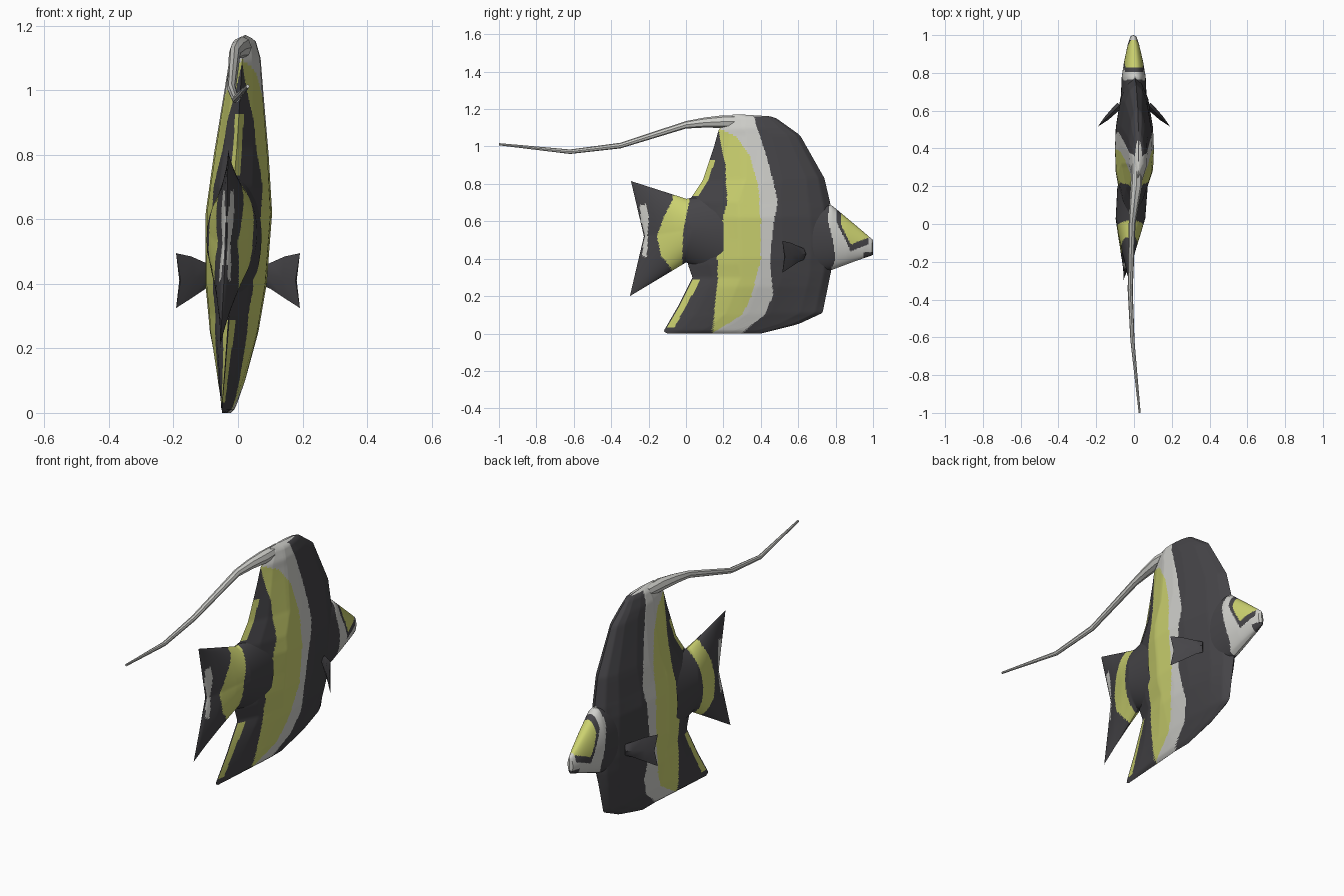
import bpy, bmesh, math

if "Cube" in bpy.data.objects:
    bpy.data.objects.remove(bpy.data.objects["Cube"])


def mat(name, rgb):
    m = bpy.data.materials.new(name)
    m.diffuse_color = (*rgb, 1)
    m.use_nodes = True
    m.node_tree.nodes["Principled BSDF"].inputs["Base Color"].default_value = m.diffuse_color
    return m


DARK, WHITE, YELLOW = 0, 1, 2
MATS = [mat("charcoal", (0.06, 0.058, 0.064)), mat("pale_grey", (0.62, 0.62, 0.59)),
        mat("lime_yellow", (0.60, 0.64, 0.16))]


def lerp(table, x):
    """Piecewise linear lookup in (x, value) pairs."""
    if x <= table[0][0]:
        return table[0][1]
    for (a, p), (b, q) in zip(table, table[1:]):
        if x <= b:
            return p + (q - p) * (x - a) / (b - a)
    return table[-1][1]


def bend(y, z):
    """Sideways swimming curve of the centre plane."""
    return 0.04 * (z - 0.55) - 0.04 * max(0, (0.3 - y) / 0.58)


def finish(name, bm, colour):
    bmesh.ops.remove_doubles(bm, verts=bm.verts, dist=1e-5)
    bmesh.ops.recalc_face_normals(bm, faces=bm.faces)
    for f in bm.faces:
        c = f.calc_center_median()
        f.material_index = colour(c.y, c.z)
        f.smooth = True
    me = bpy.data.meshes.new(name)
    bm.to_mesh(me)
    bm.free()
    for m in MATS:
        me.materials.append(m)
    ob = bpy.data.objects.new(name, me)
    bpy.context.collection.objects.link(ob)
    bpy.context.view_layer.objects.active = ob
    ob.select_set(True)
    bpy.ops.object.shade_smooth_by_angle(angle=math.radians(40))
    ob.select_set(False)
    return ob


def shell(name, surf, nu, nv, colour):
    """Two mirrored sheets; surf(u, v) gives y, z and half thickness."""
    bm = bmesh.new()
    for side in (-1, 1):
        g = []
        for i in range(nu + 1):
            row = []
            for j in range(nv + 1):
                y, z, w = surf(i / nu, j / nv)
                row.append(bm.verts.new((bend(y, z) + side * w, y, z)))
            g.append(row)
        for i in range(nu):
            for j in range(nv):
                bm.faces.new((g[i][j], g[i + 1][j], g[i + 1][j + 1], g[i][j + 1]))
    return finish(name, bm, colour)


# Body outline, thickness and stripe edges, all as functions of height
BACK = [(0, -0.1), (0.012, -0.12), (0.15, -0.04), (0.30, 0.035), (0.37, 0.01), (0.70, 0.01),
        (0.82, 0.09), (1.0, 0.15), (1.09, 0.175), (1.172, 0.25)]
FRONT = [(0, 0.40), (0.012, 0.45), (0.05, 0.60), (0.11, 0.73), (0.33, 0.775), (0.5, 0.79),
         (0.68, 0.775), (0.83, 0.74), (1.06, 0.61), (1.16, 0.47), (1.172, 0.28)]
THICK = [(0, 0), (0.012, 0.014), (0.1, 0.04), (0.25, 0.075), (0.4, 0.095), (0.62, 0.103),
         (0.8, 0.085), (1.0, 0.06), (1.1, 0.048), (1.155, 0.03), (1.172, 0)]
CHORD = [(0, 0), (0.15, 0.55), (0.35, 0.95), (0.5, 1), (0.65, 0.95), (0.85, 0.7), (0.95, 0.4), (1, 0)]
YELLOW_START = [(0, 0.14), (0.3, 0.17), (0.5, 0.165), (0.7, 0.22), (0.9, 0.21), (1.1, 0.17)]
WHITE_START = [(0, 0.14), (0.05, 0.22), (0.1, 0.30), (0.2, 0.35), (0.4, 0.40), (0.6, 0.40),
               (0.8, 0.385), (0.95, 0.34), (1.05, 0.27), (1.1, 0.17)]
DARK_START = [(0, 0.3), (0.03, 0.33), (0.1, 0.42), (0.2, 0.465), (0.4, 0.45), (0.6, 0.47),
              (0.7, 0.49), (0.8, 0.47), (0.95, 0.43), (1.1, 0.38), (1.17, 0.36)]
FACE_START = [(0.34, 0.775), (0.4, 0.80), (0.5, 0.785), (0.6, 0.76), (0.69, 0.765), (0.70, 0.9)]
EYE_LINE = [(0.805, 0.63), (0.84, 0.56), (0.88, 0.475), (0.97, 0.51)]


def body_colour(y, z):
    if y > lerp(FACE_START, z):
        line = lerp(EYE_LINE, y)
        if 0.83 < y < 0.975 and z > line:
            return YELLOW
        if 0.805 < y < 0.975 and z > line - 0.035 or y > 0.95 and z < 0.435:
            return DARK
        return WHITE
    if y > lerp(DARK_START, z):
        return DARK
    if y > lerp(WHITE_START, z) or z > 1.11:
        return WHITE
    if y > lerp(YELLOW_START, z):
        return YELLOW
    # trailing fin trim
    edge = y - lerp(BACK, z)
    if 0.03 < z < 0.29 and 0.008 < edge < 0.045 or 0.74 < z < 0.93 and edge < 0.03:
        return YELLOW
    return DARK


def body_surf(u, v):
    z = 1.172 * v
    a, b = lerp(BACK, z), lerp(FRONT, z)
    return a + (b - a) * u, z, lerp(THICK, z) * lerp(CHORD, u)


shell("body", body_surf, 110, 110, body_colour)


# Snout
def snout_surf(u, v):
    y = 0.62 + 0.38 * u
    lo = lerp([(0.62, 0.30), (0.78, 0.34), (0.9, 0.385), (1.0, 0.42)], y)
    hi = lerp([(0.62, 0.72), (0.78, 0.685), (0.9, 0.585), (1.0, 0.50)], y)
    w = lerp([(0.62, 0.07), (0.78, 0.063), (0.86, 0.05), (0.95, 0.03), (0.995, 0.015), (1.0, 0)], y)
    return y, lo + (hi - lo) * v, w * math.sqrt(max(0, 1 - (2 * v - 1) ** 2))


shell("snout", snout_surf, 60, 40, body_colour)


# Tail with a notched trailing edge
def tail_surf(u, v):
    end = -0.225 - 0.075 * abs(2 * v - 1.04) / 1.04
    y = 0.2 + (end - 0.2) * u
    lo = lerp([(0, 0.30), (0.4, 0.38), (1, 0.2)], u)
    hi = lerp([(0, 0.76), (0.4, 0.72), (1, 0.815)], u)
    w = lerp([(0, 0.08), (0.4, 0.078), (0.6, 0.058), (0.8, 0.035), (0.97, 0.01), (1, 0)], u)
    return y, lo + (hi - lo) * v, w * max(0, 1 - (2 * v - 1) ** 2) ** 0.7


def tail_colour(y, z):
    start = lerp([(0.38, -0.02), (0.55, -0.015), (0.72, 0.02)], z)
    stop = lerp([(0.35, -0.08), (0.42, -0.135), (0.52, -0.155), (0.62, -0.12), (0.72, -0.07)], z)
    if stop < y < start:
        return YELLOW
    gap = lerp([(0.4, 0.012), (0.48, 0.012), (0.53, 0.006), (0.6, 0.022), (0.69, 0.018)], z)
    return WHITE if 0.41 < z < 0.69 and abs(y + 0.212 + 0.1 * abs(z - 0.52)) < gap else DARK


shell("tail_fin", tail_surf, 70, 60, tail_colour)

# Trailing dorsal streamer: a tapering eight-sided tube of (x, y, z, radius) stations
PATH = [(0.015, 0.32, 1.135, 0.03), (0.012, 0.2, 1.133, 0.034), (0.0, 0.1, 1.128, 0.027),
        (-0.01, 0, 1.116, 0.02), (-0.02, -0.35, 1.005, 0.015), (-0.008, -0.62, 0.972, 0.012),
        (0.03, -1.0, 1.012, 0.006)]
bm = bmesh.new()
rings = [[bm.verts.new((x + 0.9 * r * math.cos(k * math.pi / 4), y, z + r * math.sin(k * math.pi / 4)))
          for k in range(8)] for x, y, z, r in PATH]
for a, b in zip(rings, rings[1:]):
    for k in range(8):
        bm.faces.new((a[k], a[(k + 1) % 8], b[(k + 1) % 8], b[k]))
bm.faces.new(rings[0])
bm.faces.new(rings[-1])
finish("dorsal_streamer", bm, lambda y, z: WHITE)

# Pectoral fins: swept plates of (x, y, low z, high z, half thickness) stations
FIN = [(0.075, 0.63, 0.395, 0.455, 0.012), (0.10, 0.605, 0.385, 0.465, 0.012),
       (0.145, 0.56, 0.355, 0.485, 0.009), (0.192, 0.515, 0.325, 0.495, 0.002)]
for side, label in ((-1, "left"), (1, "right")):
    bm = bmesh.new()
    rings = []
    for i, (x, y, lo, hi, t) in enumerate(FIN):
        mid, dx = (lo + hi) / 2, (-0.012 if i == 3 else 0)
        pts = [(x, y, lo), (x + dx + t, y - dx + t, mid), (x, y, hi), (x + dx - t, y - dx - t, mid)]
        rings.append([bm.verts.new((side * p, q, r)) for p, q, r in pts])
    for a, b in zip(rings, rings[1:]):
        for k in range(4):
            bm.faces.new((a[k], a[(k + 1) % 4], b[(k + 1) % 4], b[k]))
    bm.faces.new(rings[0])
    bm.faces.new(rings[-1])
    finish(label + "_pectoral_fin", bm, lambda y, z: DARK)
